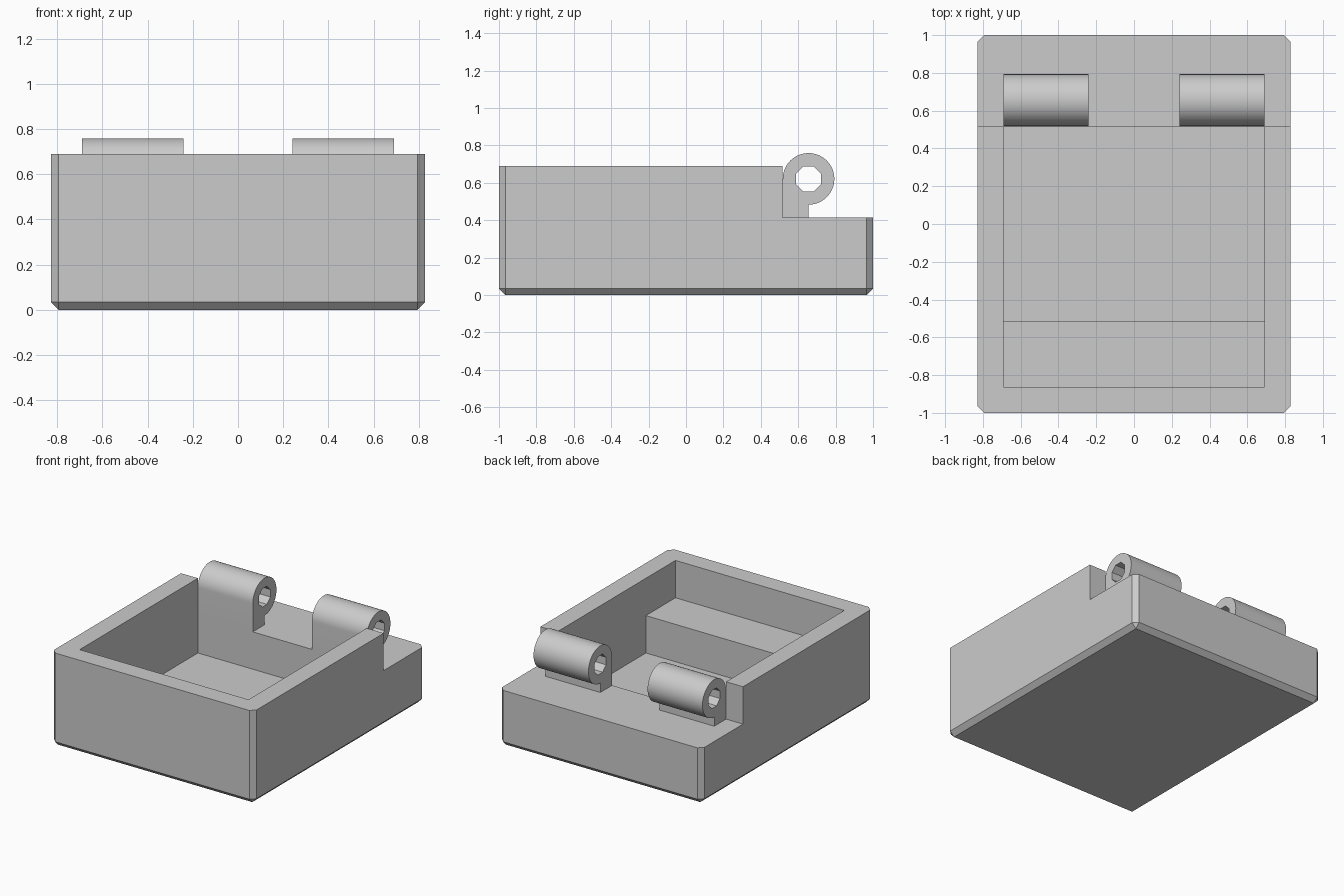
import bpy
import bmesh
import math
from mathutils import Matrix

if "Cube" in bpy.data.objects:
    bpy.data.objects.remove(bpy.data.objects["Cube"])

U = 2 / 58  # one design unit: the box is 58 units long

grey = bpy.data.materials.new("plain grey")
grey.use_nodes = True
COLOUR = (0.6, 0.6, 0.6, 1)
grey.diffuse_color = COLOUR
grey.node_tree.nodes["Principled BSDF"].inputs["Base Color"].default_value = COLOUR


def add_object(name, bm):
    bmesh.ops.recalc_face_normals(bm, faces=bm.faces)
    mesh = bpy.data.meshes.new(name)
    bm.to_mesh(mesh)
    bm.free()
    mesh.materials.append(grey)
    obj = bpy.data.objects.new(name, mesh)
    bpy.context.collection.objects.link(obj)
    return obj


def extrude_x(name, profile, x0, x1):
    """Extrude a (y, z) outline, given in design units, along x."""
    bm = bmesh.new()
    face = bm.faces.new([bm.verts.new((x0 * U, y * U, z * U)) for y, z in profile])
    ext = bmesh.ops.extrude_face_region(bm, geom=[face])["geom"]
    verts = [v for v in ext if isinstance(v, bmesh.types.BMVert)]
    bmesh.ops.translate(bm, verts=verts, vec=((x1 - x0) * U, 0, 0))
    return add_object(name, bm)


def cut(target, cutter):
    mod = target.modifiers.new("cut", "BOOLEAN")
    mod.operation = "DIFFERENCE"
    mod.solver = "EXACT"
    mod.object = cutter
    cutter.hide_render = True
    bpy.context.view_layer.objects.active = target
    bpy.ops.object.modifier_apply(modifier=mod.name)
    bpy.data.objects.remove(cutter)


# Box body, chamfered on its upright and bottom edges
bm = bmesh.new()
size = Matrix.Diagonal((48 * U, 58 * U, 20 * U, 1))
bmesh.ops.create_cube(bm, size=1, matrix=Matrix.Translation((0, 0, 10 * U)) @ size)
edges = [e for e in bm.edges if min(v.co.z for v in e.verts) < 0.01]
bmesh.ops.bevel(bm, geom=edges, offset=U, segments=1, affect="EDGES")
box = add_object("box_body", bm)

# Lowered shelf at the back
cut(box, extrude_x("shelf_cutter", [(15, 12), (32, 12), (32, 24), (15, 24)], -30, 30))

# Square cavity with a raised front ledge, open above the shelf
cavity = [(-25, 24), (-25, 12), (-15, 12), (-15, 4), (15, 4), (15, 12), (17, 12), (17, 24)]
cut(box, extrude_x("cavity_cutter", cavity, -20, 20))

# Hinge knuckles: a round barrel on an upright web, with an eight-sided pin hole
CY, CZ, R = 19, 18, 4
arc = [math.radians(180 - i * 270 / 48) for i in range(49)]
knuckle = [(CY + R * math.cos(a), CZ + R * math.sin(a)) for a in arc]
knuckle += [(CY, 12), (CY - R, 12)]
octagon = [math.radians(22.5 + 45 * i) for i in range(8)]
hole = [(CY + 2.1 * math.cos(a), CZ + 2.1 * math.sin(a)) for a in octagon]

for side, x0 in (("left", 7), ("right", -20)):
    hinge = extrude_x(side + "_hinge_knuckle", knuckle, x0, x0 + 13)
    cut(hinge, extrude_x("hole_cutter", hole, x0 - 1, x0 + 14))
    bpy.ops.object.select_all(action="DESELECT")
    hinge.select_set(True)
    bpy.context.view_layer.objects.active = hinge
    bpy.ops.object.shade_smooth_by_angle(angle=math.radians(30))
